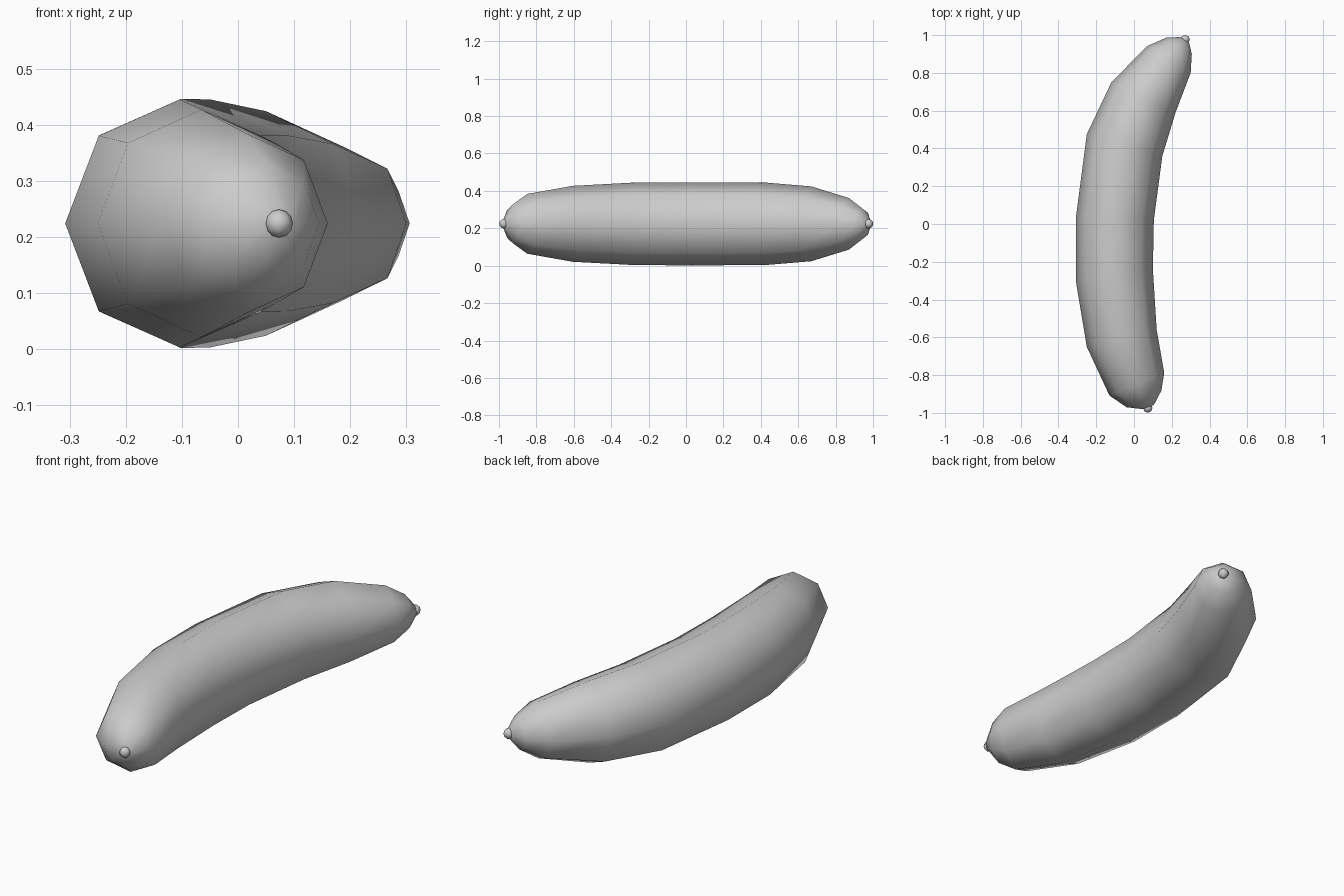
import bpy, bmesh
from math import sin, cos, pi
from mathutils import Vector

if "Cube" in bpy.data.objects:
    bpy.data.objects.remove(bpy.data.objects["Cube"])

ZC, SIDES = 0.224, 8

# Cross-sections along the body: outer edge (x, y), inner edge (x, y), half height
SECTIONS = [
    ((0.045, -0.980), (0.105, -0.958), 0.032),
    ((-0.04, -0.970), (0.145, -0.882), 0.104),
    ((-0.13, -0.908), (0.16, -0.788), 0.160),
    ((-0.25, -0.65), (0.12, -0.56), 0.203),
    ((-0.308, -0.30), (0.10, -0.24), 0.221),
    ((-0.308, 0.03), (0.105, 0.02), 0.222),
    ((-0.25, 0.475), (0.15, 0.36), 0.221),
    ((-0.12, 0.75), (0.22, 0.59), 0.200),
    ((0.07, 0.942), (0.30, 0.80), 0.138),
    ((0.17, 0.986), (0.306, 0.90), 0.082),
    ((0.245, 0.990), (0.292, 0.957), 0.028),
]


def finish(bm, name):
    bmesh.ops.recalc_face_normals(bm, faces=bm.faces)
    for f in bm.faces:
        f.smooth = True
    me = bpy.data.meshes.new(name)
    bm.to_mesh(me)
    bm.free()
    ob = bpy.data.objects.new(name, me)
    bpy.context.collection.objects.link(ob)
    return ob


# Curved body: octagonal rings bridged along the bend, capped at both ends
bm = bmesh.new()
rings = []
for outer, inner, h in SECTIONS:
    o, i = Vector((*outer, ZC)), Vector((*inner, ZC))
    mid, half = (o + i) / 2, (i - o) / 2
    rings.append([bm.verts.new(mid + half * cos(a) + Vector((0, 0, h * sin(a))))
                  for a in (2 * pi * k / SIDES for k in range(SIDES))])
for a, b in zip(rings, rings[1:]):
    for k in range(SIDES):
        n = (k + 1) % SIDES
        bm.faces.new((a[k], a[n], b[n], b[k]))
bm.faces.new(rings[0])
bm.faces.new(rings[-1])
finish(bm, "curved_body")

# Small round knots at the two ends
for name, x, y in (("front_knot", 0.073, -0.974), ("back_knot", 0.271, 0.976)):
    bm = bmesh.new()
    bmesh.ops.create_uvsphere(bm, u_segments=8, v_segments=6, radius=0.025)
    finish(bm, name).location = (x, y, ZC)
